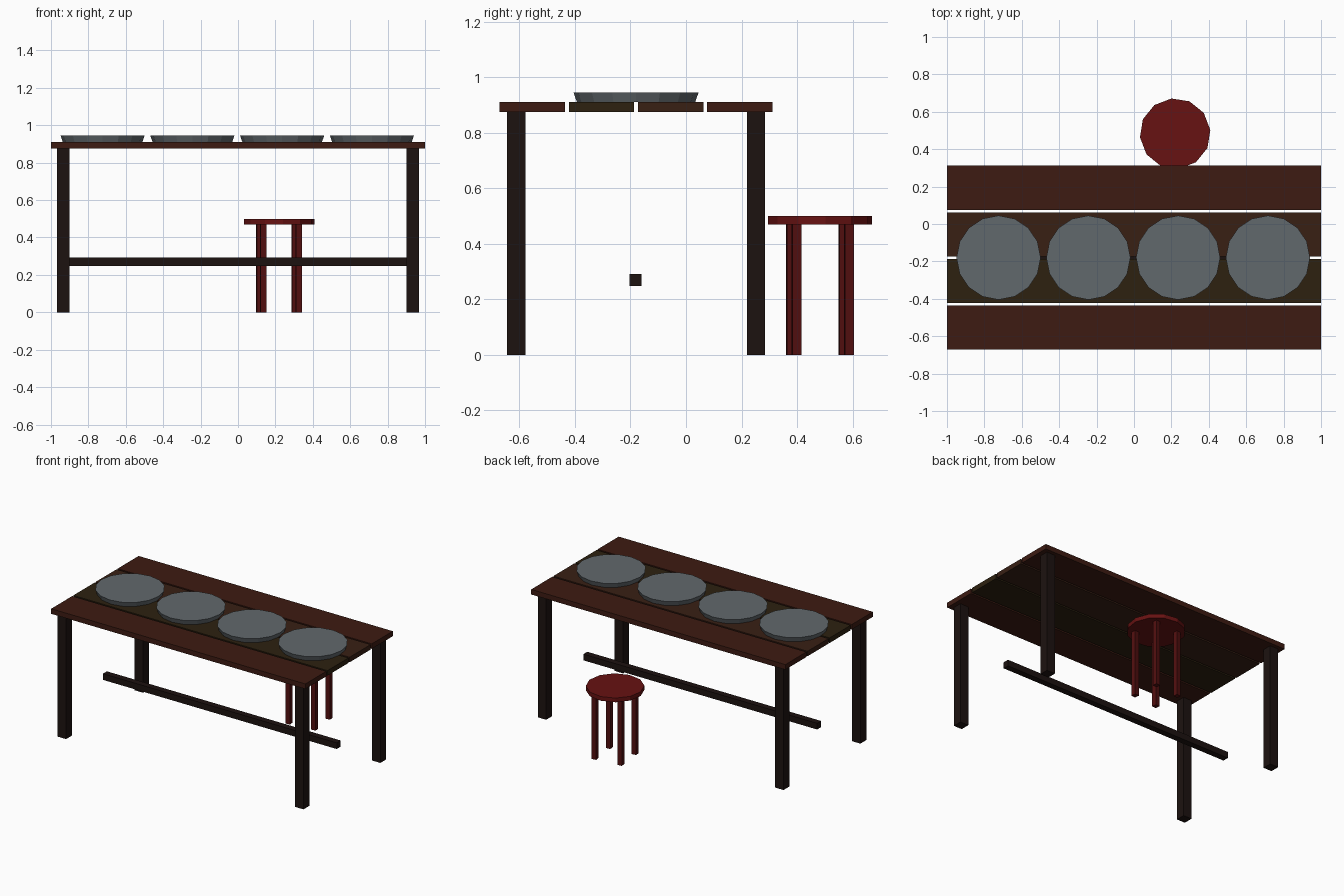
import bpy, math
from mathutils import Vector, Matrix

if "Cube" in bpy.data.objects:
    bpy.data.objects.remove(bpy.data.objects["Cube"])


def material(name, rgb):
    m = bpy.data.materials.new(name)
    m.diffuse_color = (*rgb, 1)
    m.use_nodes = True
    m.node_tree.nodes["Principled BSDF"].inputs["Base Color"].default_value = m.diffuse_color
    return m


BROWN = material("red_brown_wood", (0.047, 0.011, 0.006))
OLIVE = material("olive_wood", (0.026, 0.015, 0.005))
MID = material("mid_brown_wood", (0.040, 0.014, 0.007))
DARK = material("dark_wood", (0.012, 0.006, 0.005))
RED = material("red_seat", (0.135, 0.006, 0.006))
DARK_RED = material("red_legs", (0.085, 0.005, 0.005))
METAL = material("plate_grey", (0.12, 0.138, 0.15))


def finish(name, mat):
    o = bpy.context.object
    o.name = name
    o.data.materials.append(mat)
    return o


def box(name, center, size, mat, turn=0):
    bpy.ops.mesh.primitive_cube_add(size=1, location=center, rotation=(0, 0, turn))
    bpy.context.object.scale = size
    return finish(name, mat)


def disc(name, sides, r_low, r_top, center, height, mat, turn=0):
    bpy.ops.mesh.primitive_cone_add(vertices=sides, radius1=r_low, radius2=r_top,
                                    depth=height, location=center, rotation=(0, 0, turn))
    return finish(name, mat)


TABLE_Y = -0.18

# Table top planks
for i, mat in enumerate((BROWN, OLIVE, MID, BROWN)):
    box(f"plank_{i + 1}", (0, TABLE_Y + (i - 1.5) * 0.249, 0.893), (2, 0.236, 0.036), mat)

# Table legs
for sx in (-1, 1):
    for sy in (-1, 1):
        box("table_leg", (sx * 0.934, TABLE_Y + sy * 0.432, 0.4375),
            (0.066, 0.066, 0.875), DARK)

# Long stretcher bar
box("stretcher", (0, TABLE_Y - 0.002, 0.27), (1.84, 0.044, 0.044), DARK)

# Plates flaring slightly towards the top
for i in range(4):
    disc(f"plate_{i + 1}", 16, 0.213, 0.225, (-0.004 + (i - 1.5) * 0.48, TABLE_Y, 0.928),
         0.034, METAL)

# Stool, turned slightly
STOOL = Vector((0.22, 0.483, 0))
TURN = math.radians(6)
disc("stool_seat", 12, 0.189, 0.189, STOOL + Vector((0, 0, 0.485)), 0.03, RED, TURN)
for sx in (-1, 1):
    for sy in (-1, 1):
        offset = Matrix.Rotation(TURN, 3, 'Z') @ Vector((sx * 0.095, sy * 0.095, 0.235))
        box("stool_leg", STOOL + offset, (0.033, 0.033, 0.47), DARK_RED, TURN)
